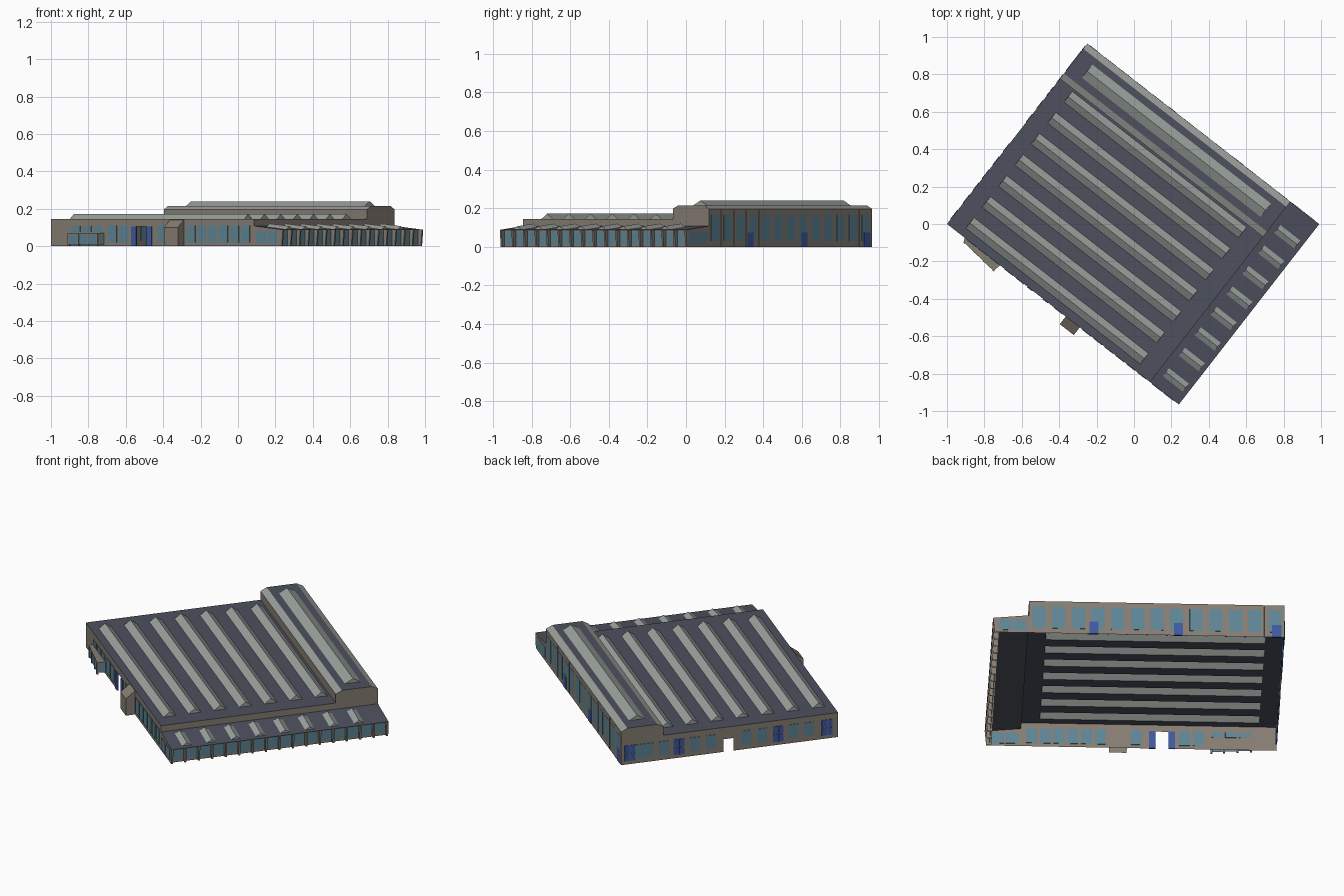
import bpy, math
from mathutils import Matrix

if "Cube" in bpy.data.objects:
    bpy.data.objects.remove(bpy.data.objects["Cube"])

# Local plan: u along the hall, v across it, rotated onto the world axes
PLACE = Matrix.Translation((-1, 0, 0)) @ Matrix.Rotation(math.atan2(-0.965, 1.24), 4, 'Z')
L, U, V, W = 1.571, 1.376, 0.984, 1.222   # total length, hall length, low hall width, total width
EAVE = 0.145


def material(name, r, g, b):
    m = bpy.data.materials.new(name)
    m.diffuse_color = (r, g, b, 1)
    m.use_nodes = True
    m.node_tree.nodes["Principled BSDF"].inputs["Base Color"].default_value = m.diffuse_color
    return m


WALL = material("stone_wall", 0.24, 0.205, 0.17)
ROOF = material("slate_roof", 0.075, 0.083, 0.11)
LIGHT = material("skylight_panel", 0.32, 0.35, 0.33)
GLASS = material("window_glass", 0.11, 0.23, 0.30)
BLUE = material("blue_door", 0.05, 0.10, 0.36)


def mesh(name, polys, mat):
    """One object from a list of polygons, each a list of points."""
    verts, faces = [], []
    for p in polys:
        faces.append(list(range(len(verts), len(verts) + len(p))))
        verts += p
    me = bpy.data.meshes.new(name)
    me.from_pydata(verts, [], faces)
    me.materials.append(mat)
    ob = bpy.data.objects.new(name, me)
    ob.matrix_world = PLACE
    bpy.context.collection.objects.link(ob)
    return ob


def box(u0, u1, v0, v1, z0, z1):
    a, b, c, d = (u0, v0), (u1, v0), (u1, v1), (u0, v1)
    sides = [[(*p, z0), (*q, z0), (*q, z1), (*p, z1)] for p, q in ((a, b), (b, c), (c, d), (d, a))]
    return sides + [[(*p, z1) for p in (a, b, c, d)], [(*p, z0) for p in (d, c, b, a)]]


def flat(u0, u1, v0, v1, z0, z1=None):
    z1 = z0 if z1 is None else z1
    return [[(u0, v0, z0), (u1, v0, z1), (u1, v1, z1), (u0, v1, z0)]]


def upright(axis, at, a, b, z0, z1):
    """Wall sheet running along u or v at a fixed position."""
    pt = (lambda s, z: (s, at, z)) if axis == 'u' else (lambda s, z: (at, s, z))
    return [[pt(a, z0), pt(b, z0), pt(b, z1), pt(a, z1)]]


def panels(axis, at, starts, width, z0, z1, t=0.003):
    """Window or door panels visible from both sides of a wall."""
    out = []
    for s in starts:
        out += box(s, s + width, at - t, at + t, z0, z1) if axis == 'u' else \
            box(at - t, at + t, s, s + width, z0, z1)
    return out


def gable(u0, u1, vc, half, base0, base1, rise):
    l0, r0, t0 = (u0, vc - half, base0), (u0, vc + half, base0), (u0, vc, base0 + rise)
    l1, r1, t1 = (u1, vc - half, base1), (u1, vc + half, base1), (u1, vc, base1 + rise)
    return [[l0, l1, t1, t0], [t0, t1, r1, r0], [l0, t0, r0], [l1, r1, t1]]


# Low hall walls with the entrance and side openings
mesh("low_hall_front_wall",
     upright('u', 0, 0, 0.58, 0, EAVE) + upright('u', 0, 0.65, U, 0, EAVE)
     + upright('u', 0, 0.58, 0.65, 0.105, EAVE), WALL)
mesh("low_hall_side_wall",
     upright('v', 0, 0, 0.59, 0, EAVE) + upright('v', 0, 0.645, V, 0, EAVE)
     + upright('v', 0, 0.59, 0.645, 0.075, EAVE), WALL)
mesh("clerestory_wall_over_annex", upright('v', U, 0, V, 0.10, EAVE), WALL)

# Low hall roof: slate bands between seven long gabled skylights
S0, S1, HALF = 0.093, 1.275, 0.036
centres = [0.08 + 0.1425 * i for i in range(7)]
roof = flat(0, S0, 0, V, EAVE) + flat(S1, U, 0, V, EAVE)
lo = 0
for c in centres:
    roof += flat(S0, S1, lo, c - HALF, EAVE)
    lo = c + HALF
roof += flat(S0, S1, lo, V, EAVE)
mesh("low_hall_roof", roof, ROOF)
mesh("low_hall_skylights",
     [p for c in centres for p in gable(S0, S1, c, HALF, EAVE, EAVE, 0.027)], LIGHT)

# High hall: chamfered end profile, long walls, roof and ridge monitor
prof = [(V, 0.197), (V + 0.035, 0.215), (W - 0.035, 0.215), (W, 0.197)]
end = lambda u, z: [[(u, V, z)] + [(u, v, h) for v, h in prof] + [(u, W, z)]]
mesh("high_hall_end_walls", end(0, 0) + end(U, 0.085), WALL)
mesh("high_hall_back_wall", upright('u', W, 0, U, 0, 0.197), WALL)
mesh("high_hall_inner_wall", upright('u', V, 0, U, EAVE, 0.197), WALL)
slope = lambda p, q: [[(0, *p), (U, *p), (U, *q), (0, *q)]]
mesh("high_hall_roof", slope(prof[1], prof[2]), ROOF)
mesh("high_hall_roof_edges", slope(prof[0], prof[1]) + slope(prof[2], prof[3]), LIGHT)
mesh("high_hall_monitor", gable(0.09, 1.30, 1.105, 0.045, 0.215, 0.215, 0.025), LIGHT)

# Back wall bays: tall windows, slim piers, three doors
pitch = U / 13
mesh("back_windows", panels('u', W - 0.002, [pitch * i + 0.018 for i in range(13)], pitch - 0.036, 0.03, 0.165), GLASS)
mesh("back_piers", panels('u', W - 0.003, [pitch * i - 0.004 for i in range(1, 13)], 0.008, 0, 0.19, 0.004), WALL)
mesh("back_doors", panels('u', W - 0.003, [0.018, pitch * 5 + 0.018, pitch * 9 + 0.05], 0.05, 0, 0.075, 0.005), BLUE)

# Front wall windows and entrance doors
mesh("front_windows",
     panels('u', 0, [0.92 + 0.074 * i for i in range(6)] + [0.725, 0.39, 0.465], 0.058, 0.02, 0.11)
     + panels('u', 0, [0.14, 0.215, 0.29], 0.06, 0.075, 0.108), GLASS)
mesh("entrance_doors", panels('u', 0, [0.545, 0.65], 0.035, 0, 0.105, 0.004), BLUE)

# Side wall windows and blue gates, symmetric about the opening
mid = 0.6175
side = [mid + s * d - 0.0275 for s in (1, -1) for d in (0.10, 0.19, 0.365, 0.45)]
mesh("side_windows", panels('v', 0, side + [1.09], 0.055, 0.03, 0.11), GLASS)
gates = [mid + s * d - 0.03 for s in (1, -1) for d in (0.28, 0.555)]
gate_parts = []
for z in (0.02, 0.068):
    gate_parts += panels('v', 0.001, gates, 0.028, z, z + 0.044, 0.004)
    gate_parts += panels('v', 0.001, [g + 0.032 for g in gates], 0.028, z, z + 0.044, 0.004)
mesh("side_gates", gate_parts, BLUE)

# Porch with a sloping top
pp = [(0, 0), (-0.052, 0), (-0.052, 0.10), (0, 0.14)]
porch = [[(u, *p) for p in pp] for u in (0.805, 0.90)]
porch += [[(0.805, *pp[i]), (0.90, *pp[i]), (0.90, *pp[i + 1]), (0.805, *pp[i + 1])] for i in (1, 2)]
mesh("porch", porch, WALL)

# Glazed bay
A, B, C, D = (0.12, 0), (0.13, -0.022), (0.35, -0.045), (0.36, 0)
mesh("bay_glazing", [[(*p, 0.01), (*q, 0.01), (*q, 0.062), (*p, 0.062)] for p, q in ((A, B), (B, C), (C, D))], GLASS)
mesh("bay_roof", [[(*p, 0.07) for p in (A, B, C, D)]]
     + [[(*p, 0.062), (*q, 0.062), (*q, 0.07), (*p, 0.07)] for p, q in ((A, B), (B, C), (C, D))], WALL)
posts = []
for f in (0.0, 0.33, 0.66, 0.97):
    pu, pv = 0.13 + 0.22 * f, -0.022 - 0.023 * f
    posts += box(pu, pu + 0.01, pv - 0.003, pv + 0.008, 0, 0.064)
mesh("bay_posts", posts, WALL)

# Annex: low sloping roof with eight short skylights
zr = lambda u: 0.108 - (u - U) / (L - U) * 0.02
mesh("annex_roof", flat(U, L, 0, W, zr(U), zr(L)), ROOF)
mesh("annex_skylights",
     [p for i in range(8) for p in gable(1.41, 1.545, 0.094 + 0.1385 * i, 0.027, zr(1.41), zr(1.545), 0.016)], LIGHT)

# Annex glazing, fins and sills
GU = 1.545
mesh("annex_glazing", upright('v', GU, 0, W, 0.012, 0.075), GLASS)
mesh("annex_header_and_sill", upright('v', GU, 0, W, 0.075, zr(GU)) + upright('v', GU, 0, W, 0, 0.012), WALL)
fins = []
for i in range(17):
    v = (W - 0.01) * i / 16
    p = [(GU - 0.01, 0), (L - 0.008, 0), (L, zr(L)), (GU - 0.01, zr(GU - 0.01))]
    fins += [[(u, w, z) for u, z in p] for w in (v, v + 0.01)]
    fins += [[(p[1][0], v, 0), (p[1][0], v + 0.01, 0), (L, v + 0.01, p[2][1]), (L, v, p[2][1])]]
mesh("annex_fins", fins, WALL)
ends = [[(U, v, 0), (GU, v, 0), (GU, v, zr(GU)), (U, v, zr(U))] for v in (0, W)]
mesh("annex_end_walls", ends, WALL)
mesh("annex_end_windows",
     panels('u', 0, [1.39, 1.468], 0.068, 0.015, 0.08) + panels('u', W - 0.002, [1.39, 1.468], 0.068, 0.015, 0.08), GLASS)
